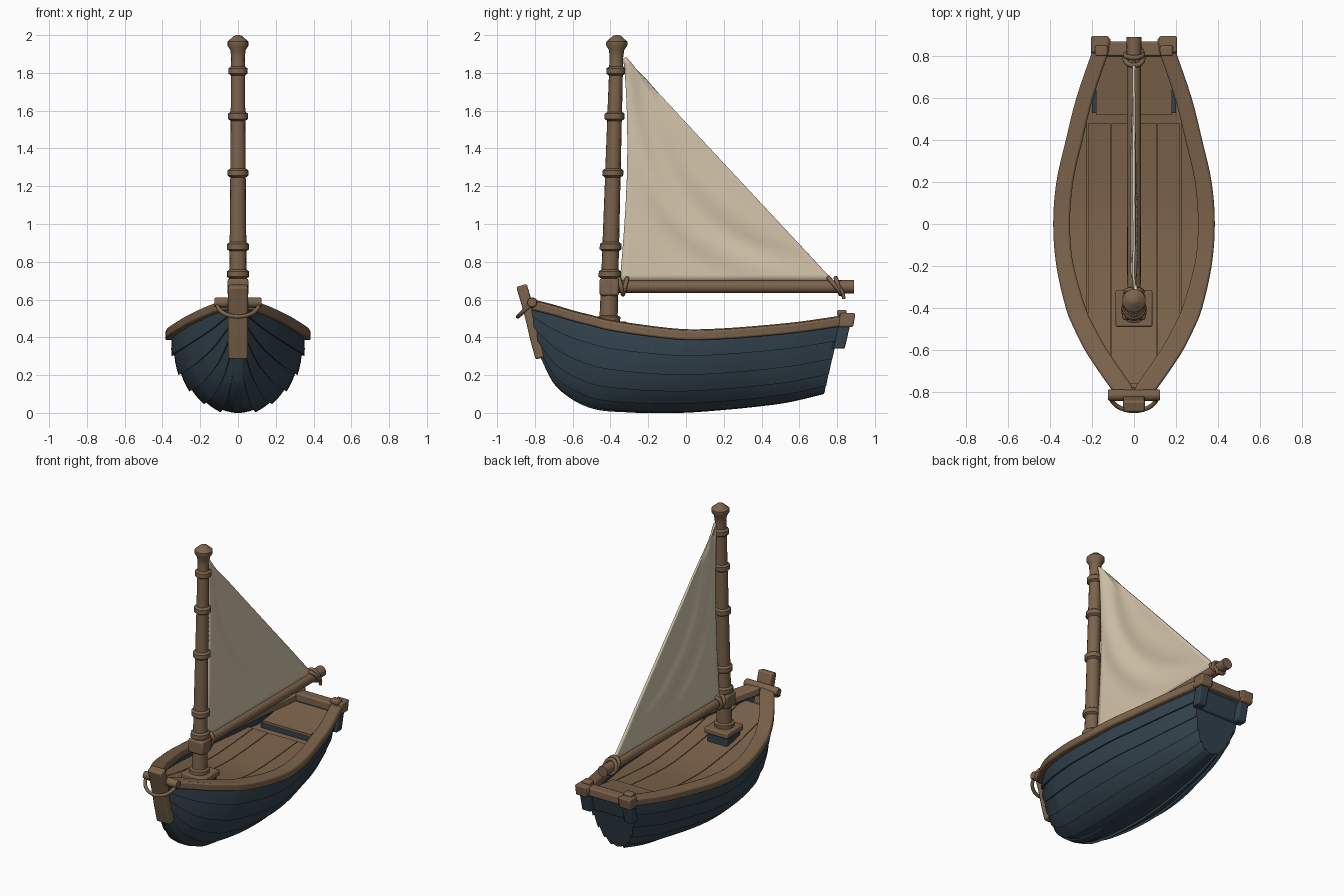
import bpy, bmesh, math
from math import sin, cos, pi

if "Cube" in bpy.data.objects:
    bpy.data.objects.remove(bpy.data.objects["Cube"])
made = []


def material(name, rgb):
    m = bpy.data.materials.new(name)
    m.use_nodes = True
    m.diffuse_color = (*rgb, 1)
    bsdf = next(n for n in m.node_tree.nodes if n.type == 'BSDF_PRINCIPLED')
    bsdf.inputs["Base Color"].default_value = (*rgb, 1)
    bsdf.inputs["Roughness"].default_value = 0.8
    return m


wood = material("brown wood", (0.2, 0.125, 0.07))
paint = material("dark blue paint", (0.032, 0.055, 0.075))
cloth = material("cream cloth", (0.66, 0.56, 0.41))


def loft(name, rings, mat, closed=True, caps=True, bevel=0, solid=0):
    """Skin a list of equal-length point rings."""
    n = len(rings[0])
    verts = [p for r in rings for p in r]
    faces = [(i * n + j, i * n + (j + 1) % n, (i + 1) * n + (j + 1) % n, (i + 1) * n + j)
             for i in range(len(rings) - 1) for j in range(n if closed else n - 1)]
    if caps:
        faces += [tuple(range(n)), tuple(range(len(verts) - n, len(verts)))]
    mesh = bpy.data.meshes.new(name)
    mesh.from_pydata(verts, [], faces)
    bm = bmesh.new()
    bm.from_mesh(mesh)
    bmesh.ops.recalc_face_normals(bm, faces=bm.faces[:])
    bm.to_mesh(mesh)
    bm.free()
    mesh.materials.append(mat)
    ob = bpy.data.objects.new(name, mesh)
    bpy.context.collection.objects.link(ob)
    made.append(ob)
    if solid:
        mod = ob.modifiers.new("thickness", 'SOLIDIFY')
        mod.thickness = solid
        mod.offset = -1 if caps else 0
    if bevel:
        mod = ob.modifiers.new("bevel", 'BEVEL')
        mod.width, mod.segments = bevel, 2
        mod.angle_limit = math.radians(40)
    return ob


def box(name, x, y, z, mat, bevel=0.008, rake=0):
    """Box from (min, max) pairs; rake shifts the top along y."""
    rings = [[(x[0], y[0] + d, h), (x[1], y[0] + d, h), (x[1], y[1] + d, h), (x[0], y[1] + d, h)]
             for h, d in ((z[0], 0), (z[1], rake))]
    return loft(name, rings, mat, bevel=bevel)


def turned(name, profile, place, mat, sides=16):
    return loft(name, [[place(r * cos(2 * pi * k / sides), r * sin(2 * pi * k / sides), t)
                        for k in range(sides)] for r, t in profile], mat)


def ribbon(name, path, half, depth, mat, bevel=0.01):
    """Rectangular timber swept along a (y, z) path on the centre line."""
    rings = []
    for i, (y, z) in enumerate(path):
        a, b = path[max(i - 1, 0)], path[min(i + 1, len(path) - 1)]
        dy, dz = b[0] - a[0], b[1] - a[1]
        k = depth / 2 / math.hypot(dy, dz)
        rings.append([(s * half, y + t * dz * k, z - t * dy * k)
                      for s, t in ((-1, -1), (1, -1), (1, 1), (-1, 1))])
    return loft(name, rings, mat, bevel=bevel)


def rope(name, pts, radius, cyclic=False):
    cu = bpy.data.curves.new(name, 'CURVE')
    cu.dimensions = '3D'
    cu.bevel_depth, cu.bevel_resolution, cu.use_fill_caps = radius, 2, True
    sp = cu.splines.new('POLY')
    sp.points.add(len(pts) - 1)
    for p, co in zip(sp.points, pts):
        p.co = (*co, 1)
    sp.use_cyclic_u, sp.use_smooth = cyclic, True
    cu.materials.append(wood)
    bpy.context.collection.objects.link(bpy.data.objects.new(name, cu))


def smooth(rows, n):
    """Catmull-Rom subdivision of a table of rows."""
    out = []
    for i in range(len(rows) - 1):
        quad = [rows[max(i - 1, 0)], rows[i], rows[i + 1], rows[min(i + 2, len(rows) - 1)]]
        for k in range(n):
            t = k / n
            out.append(tuple(b + t / 2 * (c - a + t * (2 * a - 5 * b + 4 * c - d + t * (3 * (b - c) + d - a)))
                             for a, b, c, d in zip(*quad)))
    return out + [rows[-1]]


# Stations: rail y, rail top z, rail half width, keel y, keel z
stations = smooth([
    (-.82, .60, .085, -.79, .34), (-.7, .57, .17, -.71, .17), (-.6, .54, .235, -.63, .09),
    (-.5, .515, .285, -.54, .04), (-.4, .49, .325, -.45, .015), (-.2, .46, .37, -.25, 0),
    (0, .44, .385, -.03, 0), (.2, .445, .37, .16, .012), (.4, .46, .325, .35, .03),
    (.6, .48, .275, .54, .055), (.82, .512, .2, .73, .1)], 4)


def rail_at(y):
    for a, b in zip(stations, stations[1:]):
        if y <= b[0]:
            t = (y - a[0]) / (b[0] - a[0])
            return a[1] + t * (b[1] - a[1]), a[2] + t * (b[2] - a[2])
    return stations[-1][1:3]


# Hull of lapped strakes
def hull_section(ys, top, w, yk, zk):
    strakes, w, top, half = 6, w - .03, top - .03, []
    power = 1 + .4 * max(0, -ys - .4)
    for i in range(strakes):
        for f in (0, .33, .67, 1):
            a = (i + f) / strakes * pi / 2
            out = (-.006 + .015 * f) if i < strakes - 1 else -.006 * (1 - f)
            d = sin(a)
            x = w * max(cos(a), 0) ** power + out * cos(a)
            z = max(top - (top - zk) * d - out * d, 0)
            half.append((max(x, 0), ys + (yk - ys) * d, z))
    half[-1] = (0, yk, zk)
    return half + [(-x, y, z) for x, y, z in half[-2::-1]]


loft("hull", [hull_section(*s) for s in stations], paint, closed=False, solid=.018)
ribbon("forefoot", smooth([(-.765, .33), (-.695, .19), (-.62, .108), (-.53, .056), (-.42, .029), (-.2, .021)], 4),
       .035, .04, paint)

# Gunwale on each side
for side, s in (("left", 1), ("right", -1)):
    rings = []
    for y, z, w, *_ in stations + [(.885, .525, .19, 0, 0)]:
        inner = max(w - .08 - .03 * max(0, min(1, -y * 2 - .3)), 0)
        rings.append([(s * w, y, z - .055), (s * w, y, z - .004), (s * inner, y, z + .004), (s * inner, y, z - .05)])
    loft(side + "_gunwale", rings, wood, bevel=.01)


# Deck planks and stern bench, trimmed to the hull width
def plank(name, x0, x1, y0, y1, drop, thick, mat):
    rings = []
    for k in range(41):
        y = y0 + (y1 - y0) * k / 40
        top, w = rail_at(y)
        w -= .045
        a, b, z = max(x0, -w), min(x1, w), top - drop
        if b - a > .004:
            rings.append([(a, y, z), (b, y, z), (b, y, z - thick), (a, y, z - thick)])
    loft(name, rings, mat)


plank("lower_deck", -1, 1, -.78, .8, .102, .015, wood)
for i, (a, b) in enumerate(((-1, -.225), (-.22, -.1125), (-.1075, .1075), (.1125, .22), (.225, 1))):
    plank(f"deck_plank_{i + 1}", a, b, -.76, .48, .09, .015, wood)
plank("bench_base", -.2, .2, .53, .8, .06, .06, paint)
plank("bench_top", -.18, .18, .52, .8, .045, .018, wood)

# Transom top, corner posts and corner blocks
box("transom_rail", (-.18, .18), (.8, .87), (.462, .518), wood)
box("transom_panel", (-.17, .17), (.77, .8), (.34, .47), paint, rake=.03)
for side, s in (("left", 1), ("right", -1)):
    def span(a, b):
        return tuple(sorted((s * a, s * b)))
    box(side + "_corner_post", span(.125, .19), (.78, .84), (.34, .47), paint, rake=.03)
    box(side + "_corner_block", span(.12, .205), (.805, .885), (.455, .528), wood, rake=.012)
    box(side + "_corner_cap", span(.125, .185), (.8, .85), (.515, .545), wood)

# Stem post with crossbar and mooring rope
ribbon("stem_post", smooth([(-.768, .29), (-.798, .40), (-.826, .52), (-.871, .675)], 4), .052, .058, wood)
turned("bow_crossbar", [(.024, -.125), (.028, -.11), (.028, .11), (.024, .125)],
       lambda a, b, t: (t, -.815 + a, .585 + b), wood, 10)
rope("bow_rope", [(.11 * cos(pi * k / 16), -.82 - .07 * sin(pi * k / 16), .575 - .065 * sin(pi * k / 16))
                  for k in range(17)], .011)

# Mast step
box("mast_step_base", (-.075, .075), (-.475, -.33), (.36, .45), paint)
box("mast_step_plate", (-.088, .088), (-.49, -.315), (.445, .485), wood)


# Mast with bands and a flared cap
def on_mast(a, b, z):
    return (a, -.41 + .045 * (z - .5) / 1.5 + b, z)


def mast_radius(z):
    return .047 - .011 * (z - .5) / 1.4


profile = [(.062, .48), (.062, .508), (.048, .515)]
for z in (.735, .88, 1.27, 1.57, 1.81):
    r = mast_radius(z)
    profile += [(r, z - .024), (r + .014, z - .014), (r + .014, z + .014), (r, z + .024)]
profile += [(.036, 1.88), (.04, 1.92), (.056, 1.945), (.056, 1.965), (.022, 1.995), (.01, 2)]
turned("mast", profile, on_mast, wood)
box("boom_bracket", (-.055, .055), (-.458, -.355), (.62, .712), wood, bevel=.012)

# Boom and its lashings
boom_z = .668
turned("boom", [(.032, -.38), (.034, .8), (.036, .89)], lambda a, b, t: (a, t, boom_z + b), wood)


def lashing(name, y, radius, tilt):
    rope(name, [(radius * cos(2 * pi * k / 20), y + tilt * sin(2 * pi * k / 20),
                 boom_z + .004 + radius * sin(2 * pi * k / 20)) for k in range(20)], .012, True)


for i, (y, r, tilt) in enumerate(((-.345, .044, -.012), (-.322, .04, .01), (.79, .044, -.035), (.805, .042, -.012))):
    lashing(f"boom_lashing_{i + 1}", y, r, tilt)
rope("lashing_tail", [(.03, .8, .68), (.04, .82, .655), (.035, .832, .63), (.03, .835, .605)], .01)


# Triangular sail with soft curved folds
def sail_point(u, v):
    luff = -.35 + .04 * sin(pi * .8 * v)
    leech = .78 - 1.1 * v
    y, z = luff + u * (leech - luff), .7 + 1.18 * v
    d = math.hypot(y - .75, z - 1.75) - 1.02
    fade = min(1, 5 * u * (1 - u) + .1) * min(1, 6 * v)
    return (.013 * sin(24 * d) * math.exp(-(d / .17) ** 2) * fade, y, z)


loft("sail", [[sail_point(i / 30, j / 40) for i in range(31)] for j in range(41)],
     cloth, closed=False, caps=False, solid=.012)

# Smooth shading with sharp edges kept
bpy.ops.object.select_all(action='DESELECT')
for ob in made:
    ob.select_set(True)
bpy.context.view_layer.objects.active = made[0]
bpy.ops.object.shade_smooth_by_angle(angle=math.radians(35))
